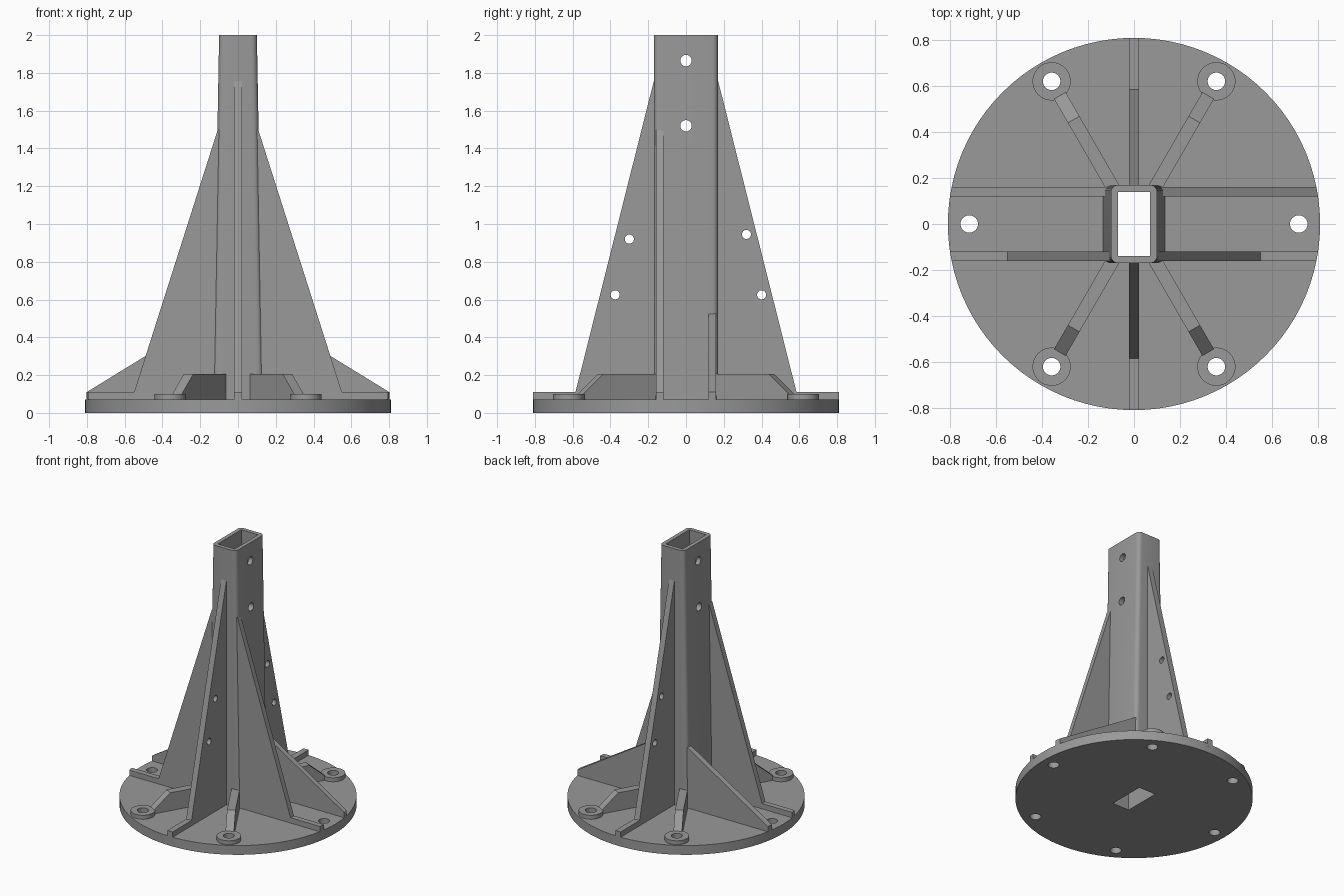
import bpy, bmesh, math
from mathutils import Matrix, Vector

if "Cube" in bpy.data.objects:
    bpy.data.objects.remove(bpy.data.objects["Cube"])

R, BASE_T = 0.81, 0.07
BOLT_R = 0.717
BOLTS = [math.radians(a) for a in range(0, 360, 60)]

steel = bpy.data.materials.new("grey steel")
steel.diffuse_color = (0.32, 0.32, 0.32, 1)
steel.use_nodes = True
steel.node_tree.nodes["Principled BSDF"].inputs["Base Color"].default_value = steel.diffuse_color


def finish(name, bm):
    bmesh.ops.recalc_face_normals(bm, faces=bm.faces)
    me = bpy.data.meshes.new(name)
    bm.to_mesh(me)
    bm.free()
    ob = bpy.data.objects.new(name, me)
    bpy.context.collection.objects.link(ob)
    me.materials.append(steel)
    return ob


def add_cylinder(bm, r, depth, loc, axis='Z', segs=32):
    rot = Matrix.Rotation(math.pi / 2, 4, 'Y') if axis == 'X' else Matrix()
    bmesh.ops.create_cone(bm, cap_ends=True, segments=segs, radius1=r, radius2=r,
                          depth=depth, matrix=Matrix.Translation(loc) @ rot)


def add_box(bm, size, loc):
    bmesh.ops.create_cube(bm, size=1, matrix=Matrix.Translation(loc) @ Matrix.Diagonal((*size, 1)))


def cut(ob, bm):
    """Subtract the cutter mesh and discard it."""
    cutter = finish("cutter", bm)
    cutter.hide_render = True
    mod = ob.modifiers.new("holes", 'BOOLEAN')
    mod.operation, mod.solver, mod.object = 'DIFFERENCE', 'EXACT', cutter
    bpy.context.view_layer.objects.active = ob
    bpy.ops.object.modifier_apply(modifier=mod.name)
    bpy.data.objects.remove(cutter)


def smooth(ob):
    bpy.ops.object.select_all(action='DESELECT')
    ob.select_set(True)
    bpy.context.view_layer.objects.active = ob
    bpy.ops.object.shade_smooth_by_angle(angle=math.radians(30))


def rib(name, profile, v0, v1, angle=0.0, mirror=False):
    """Plate with an (outward, height) profile between offsets v0 and v1.
    Points at the rim radius follow the round edge of the base."""
    bm = bmesh.new()
    rings = []
    for v in (v0, v1):
        ring = []
        for u, z in profile:
            u = math.sqrt(R * R - v * v) if u >= R else u
            ring.append(bm.verts.new((-u if mirror else u, v, z)))
        rings.append(ring)
    a, b = rings
    bm.faces.new(a)
    bm.faces.new(b)
    n = len(profile)
    for i in range(n):
        j = (i + 1) % n
        bm.faces.new((a[i], a[j], b[j], b[i]))
    bm.transform(Matrix.Rotation(angle, 4, 'Z'))
    return finish(name, bm)


# Round base plate with bolt holes and a rectangular opening
bm = bmesh.new()
add_cylinder(bm, R, BASE_T, (0, 0, BASE_T / 2), segs=96)
base = finish("base_plate", bm)
bm = bmesh.new()
for a in BOLTS:
    add_cylinder(bm, 0.038, 0.4, (BOLT_R * math.cos(a), BOLT_R * math.sin(a), 0))
add_box(bm, (0.14, 0.28, 1), (0, 0, 0))
cut(base, bm)
smooth(base)

# Tapered hollow post with rounded corners
bm = bmesh.new()
rings = []
for hx, z in ((0.135, 0.03), (0.10, 2.0)):
    ring = []
    for k, (sx, sy) in enumerate(((1, 1), (-1, 1), (-1, -1), (1, -1))):
        for s in range(7):
            t = math.pi / 2 * (k + s / 6)
            ring.append(bm.verts.new((sx * (hx - 0.03) + 0.03 * math.cos(t),
                                      sy * 0.14 + 0.03 * math.sin(t), z)))
    rings.append(ring)
lo, hi = rings
bm.faces.new(lo)
bm.faces.new(hi)
for i in range(len(lo)):
    j = (i + 1) % len(lo)
    bm.faces.new((lo[i], lo[j], hi[j], hi[i]))
post = finish("post", bm)
bm = bmesh.new()
add_box(bm, (0.14, 0.28, 3), (0, 0, 1))
cut(post, bm)
bm = bmesh.new()
for z in (1.865, 1.52):
    add_cylinder(bm, 0.03, 1, (0, 0, z), 'X')
cut(post, bm)
smooth(post)

# Tall front and rear fins with small cross holes
fin = [(0.155, 0.05), (R, 0.05), (R, 0.11), (0.585, 0.11), (0.167, 1.77), (0.155, 1.77)]
for name, angle, holes in (("rear_fin", math.pi / 2, ((0.32, 0.945), (0.40, 0.625))),
                           ("front_fin", -math.pi / 2, ((-0.30, 0.92), (-0.375, 0.625)))):
    ob = rib(name, fin, -0.022, 0.022, angle)
    bm = bmesh.new()
    for y, z in holes:
        add_cylinder(bm, 0.024, 0.3, (0, y, z), 'X', 24)
    cut(ob, bm)
    smooth(ob)

# Side fins: tall at the front, low at the back
tall = [(0.085, 0.05), (R, 0.05), (R, 0.11), (0.55, 0.11), (0.107, 1.5), (0.085, 1.5)]
low = [(0.085, 0.05), (R, 0.05), (R, 0.11), (0.125, 0.525), (0.085, 0.525)]
for side, mirror in (("right", False), ("left", True)):
    rib(side + "_tall_fin", tall, -0.16, -0.12, 0, mirror)
    rib(side + "_low_fin", low, 0.12, 0.16, 0, mirror)

# Diagonal gussets leading to raised bolt bosses
gusset = [(0.165, 0.05), (0.66, 0.05), (0.66, 0.095), (0.645, 0.10), (0.525, 0.205), (0.165, 0.205)]
for a in BOLTS:
    if abs(math.sin(a)) < 0.1:
        continue
    tag = ("rear" if math.sin(a) > 0 else "front") + ("_right" if math.cos(a) > 0 else "_left")
    rib(tag + "_gusset", gusset, -0.029, 0.029, a)
    loc = Vector((BOLT_R * math.cos(a), BOLT_R * math.sin(a), 0.08))
    bm = bmesh.new()
    add_cylinder(bm, 0.083, 0.04, loc, segs=48)
    boss = finish(tag + "_boss", bm)
    bm = bmesh.new()
    add_cylinder(bm, 0.038, 0.4, loc)
    cut(boss, bm)
    smooth(boss)
